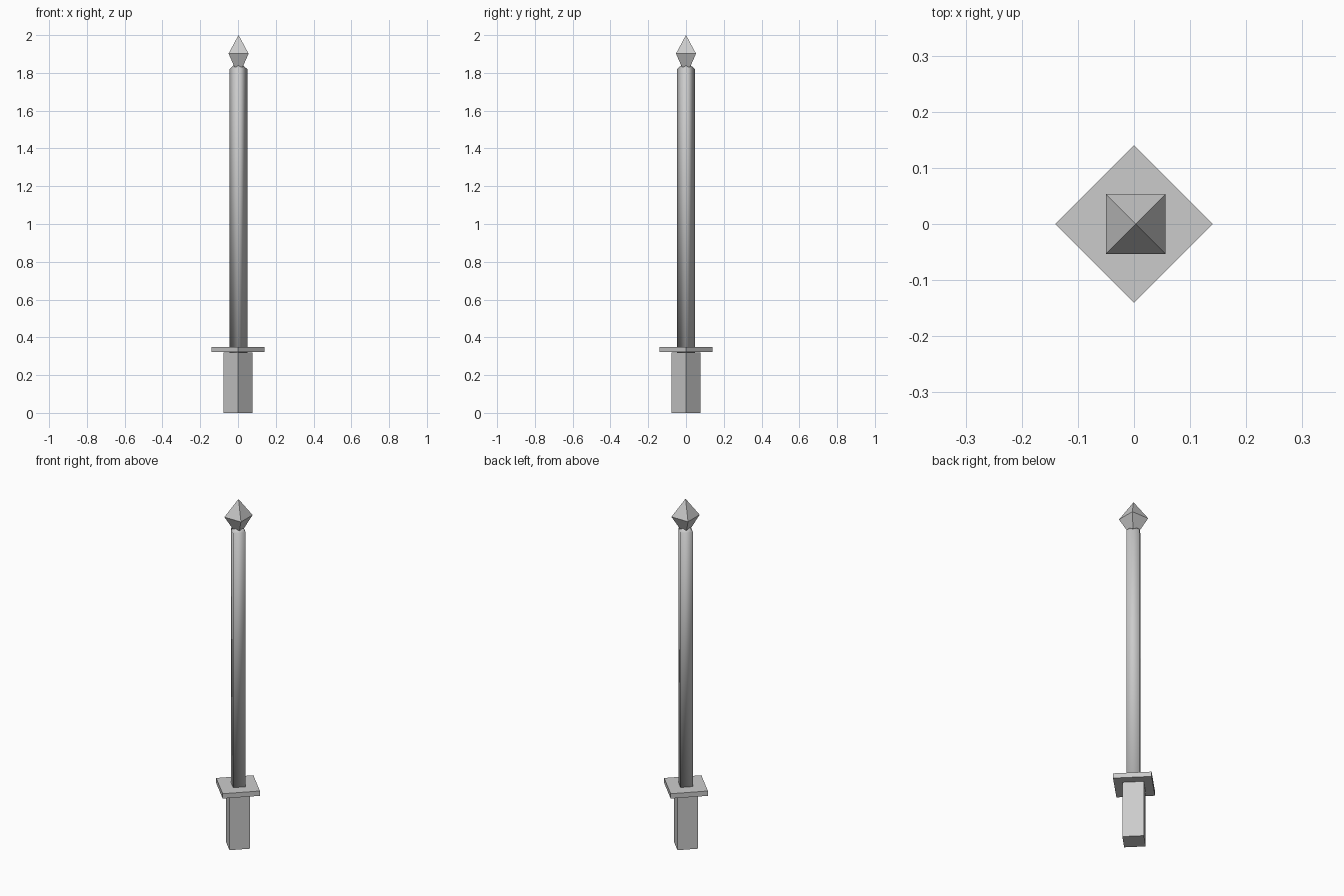
import bpy
from math import pi, sin, cos

cube = bpy.data.objects.get("Cube")
if cube:
    bpy.data.objects.remove(cube, do_unlink=True)

GREY = (0.6, 0.6, 0.6, 1)
mat = bpy.data.materials.new("plain grey")
mat.use_nodes = True
mat.diffuse_color = GREY
bsdf = next(n for n in mat.node_tree.nodes if n.type == "BSDF_PRINCIPLED")
bsdf.inputs["Base Color"].default_value = GREY


def square_stack(name, profile, turn=0, x=0, smooth=False):
    """Four-sided solid from (corner radius, height) pairs, capped at both ends."""
    verts, faces = [], []
    for r, z in profile:
        verts += [(r * cos(turn + i * pi / 2), r * sin(turn + i * pi / 2), z) for i in range(4)]
    for k in range(0, len(verts) - 4, 4):
        for i in range(4):
            j = (i + 1) % 4
            faces.append((k + i, k + j, k + 4 + j, k + 4 + i))
    top = len(verts) - 4
    faces += [(3, 2, 1, 0), (top, top + 1, top + 2, top + 3)]
    mesh = bpy.data.meshes.new(name)
    mesh.from_pydata(verts, [], faces)
    mesh.materials.append(mat)
    for p in mesh.polygons:
        p.use_smooth = smooth
    obj = bpy.data.objects.new(name, mesh)
    obj.location.x = x
    bpy.context.collection.objects.link(obj)
    return obj


# Grip block and guard plate, corners facing the axes
square_stack("grip", [(0.078, 0), (0.078, 0.32)])
square_stack("guard_plate", [(0.14, 0.322), (0.14, 0.35)])

# Long shaft with a softened, tapered end
square_stack("shaft", [(0.047, 0.317), (0.047, 1.82), (0.027, 1.838)], x=0.002, smooth=True)

# Pointed tip, sides facing the axes
square_stack("tip", [(0.03, 1.83), (0.075, 1.902), (0.0005, 2.0)], turn=pi / 4, x=0.003)
